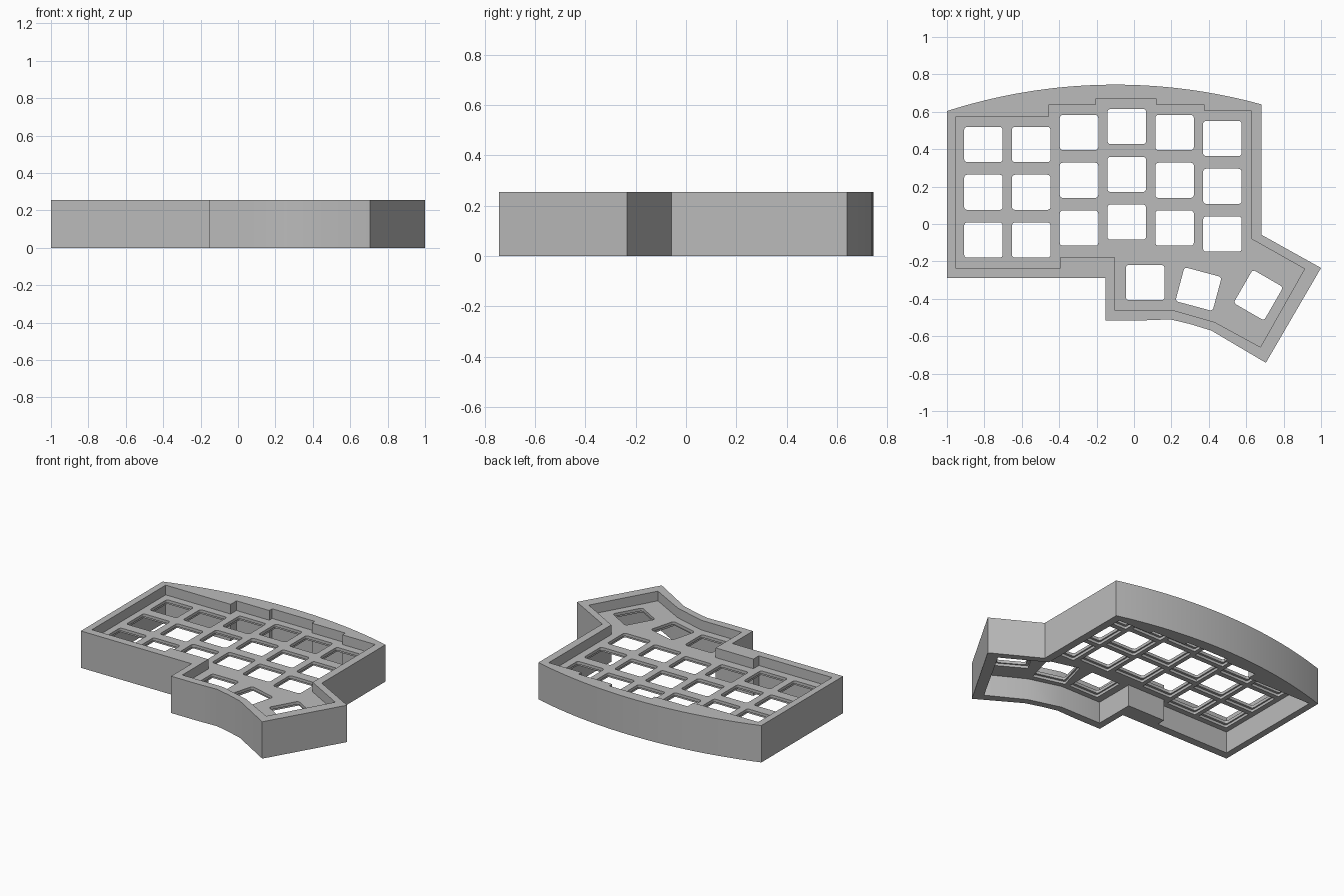
import bpy, bmesh
from math import radians, sin, cos, sqrt
from mathutils import Matrix, Vector

cube = bpy.data.objects.get("Cube")
if cube:
    bpy.data.objects.remove(cube, do_unlink=True)

HEIGHT = 0.255
PLATE_TOP, CLIP_BOTTOM, PLATE_BOTTOM = 0.188, 0.168, 0.15
PITCH = 0.2555

grey = bpy.data.materials.new("case_grey")
grey.use_nodes = True
grey.diffuse_color = (0.5, 0.5, 0.5, 1)
grey.node_tree.nodes["Principled BSDF"].inputs["Base Color"].default_value = (0.5, 0.5, 0.5, 1)


def prisms(name, parts):
    """One mesh of upright prisms, each given as (outline, bottom, top)."""
    bm = bmesh.new()
    for outline, low, high in parts:
        face = bm.faces.new([bm.verts.new((x, y, low)) for x, y in outline])
        grown = bmesh.ops.extrude_face_region(bm, geom=[face])["geom"]
        verts = [v for v in grown if isinstance(v, bmesh.types.BMVert)]
        bmesh.ops.translate(bm, verts=verts, vec=(0, 0, high - low))
    bmesh.ops.recalc_face_normals(bm, faces=bm.faces)
    mesh = bpy.data.meshes.new(name)
    bm.to_mesh(mesh)
    bm.free()
    mesh.materials.append(grey)
    obj = bpy.data.objects.new(name, mesh)
    bpy.context.collection.objects.link(obj)
    return obj


def rounded_rect(x, y, turn, w, h, r):
    """Outline of a turned rectangle with rounded corners."""
    place = Matrix.Rotation(radians(turn), 2)
    points = []
    for i, (sx, sy) in enumerate([(1, 1), (-1, 1), (-1, -1), (1, -1)]):
        for step in range(5):
            a = radians(90 * i + 22.5 * step)
            p = Vector((sx * (w / 2 - r) + r * cos(a), sy * (h / 2 - r) + r * sin(a)))
            points.append(place @ p + Vector((x, y)))
    return points


def cut(target, cutter):
    cutter.hide_render = True
    mod = target.modifiers.new("cut", "BOOLEAN")
    mod.operation = "DIFFERENCE"
    mod.solver = "EXACT"
    mod.object = cutter
    bpy.ops.object.select_all(action="DESELECT")
    target.select_set(True)
    bpy.context.view_layer.objects.active = target
    bpy.ops.object.modifier_apply(modifier=mod.name)
    bpy.data.objects.remove(cutter, do_unlink=True)


# Outer wall outline: straight sides plus a bowed back edge
outer = [(-1, -0.29), (-0.152, -0.29), (-0.152, -0.515), (0.06, -0.515), (0.195, -0.51),
         (0.30, -0.535), (0.414, -0.57), (0.705, -0.742), (1, -0.235), (0.682, -0.058)]
R, SEGMENTS = 2.943, 32
for i in range(SEGMENTS + 1):
    x = 0.682 - 1.682 * i / SEGMENTS
    outer.append((x, 0.745 - R + sqrt(R * R - (x + 0.1) ** 2)))

# Inner wall outline, stepped to follow the key columns
inner = [(-0.104, -0.46), (0.206, -0.46), (0.43, -0.524), (0.676, -0.658), (0.912, -0.24),
         (0.628, -0.08), (0.628, 0.604), (0.377, 0.604), (0.377, 0.636), (0.12, 0.636),
         (0.12, 0.668), (-0.206, 0.668), (-0.206, 0.636), (-0.457, 0.636), (-0.457, 0.572),
         (-0.954, 0.572), (-0.954, -0.235), (-0.393, -0.235), (-0.393, -0.176), (-0.104, -0.176)]

# Key positions: six staggered columns of three, and a fan of three thumb keys
keys = [(-0.805 + PITCH * col, top - PITCH * row, 0)
        for col, top in enumerate([0.425, 0.425, 0.489, 0.521, 0.489, 0.457])
        for row in range(3)]
keys += [(0.06, -0.313, 0), (0.345, -0.348, -15), (0.665, -0.38, 60)]

# Case with the plate left standing between an upper and a lower cavity
case = prisms("keyboard_case", [(outer, 0, HEIGHT)])
cut(case, prisms("cavities", [(inner, PLATE_TOP, HEIGHT + 0.1), (inner, -0.1, PLATE_BOTTOM)]))

# Wider sockets under the plate, then the switch openings through it
cut(case, prisms("sockets", [(rounded_rect(*k, 0.225, 0.22, 0.008), 0.1, CLIP_BOTTOM) for k in keys]))
cut(case, prisms("openings", [(rounded_rect(*k, 0.206, 0.188, 0.016), 0.1, 0.22) for k in keys]))

bpy.ops.object.shade_smooth_by_angle(angle=radians(20))
